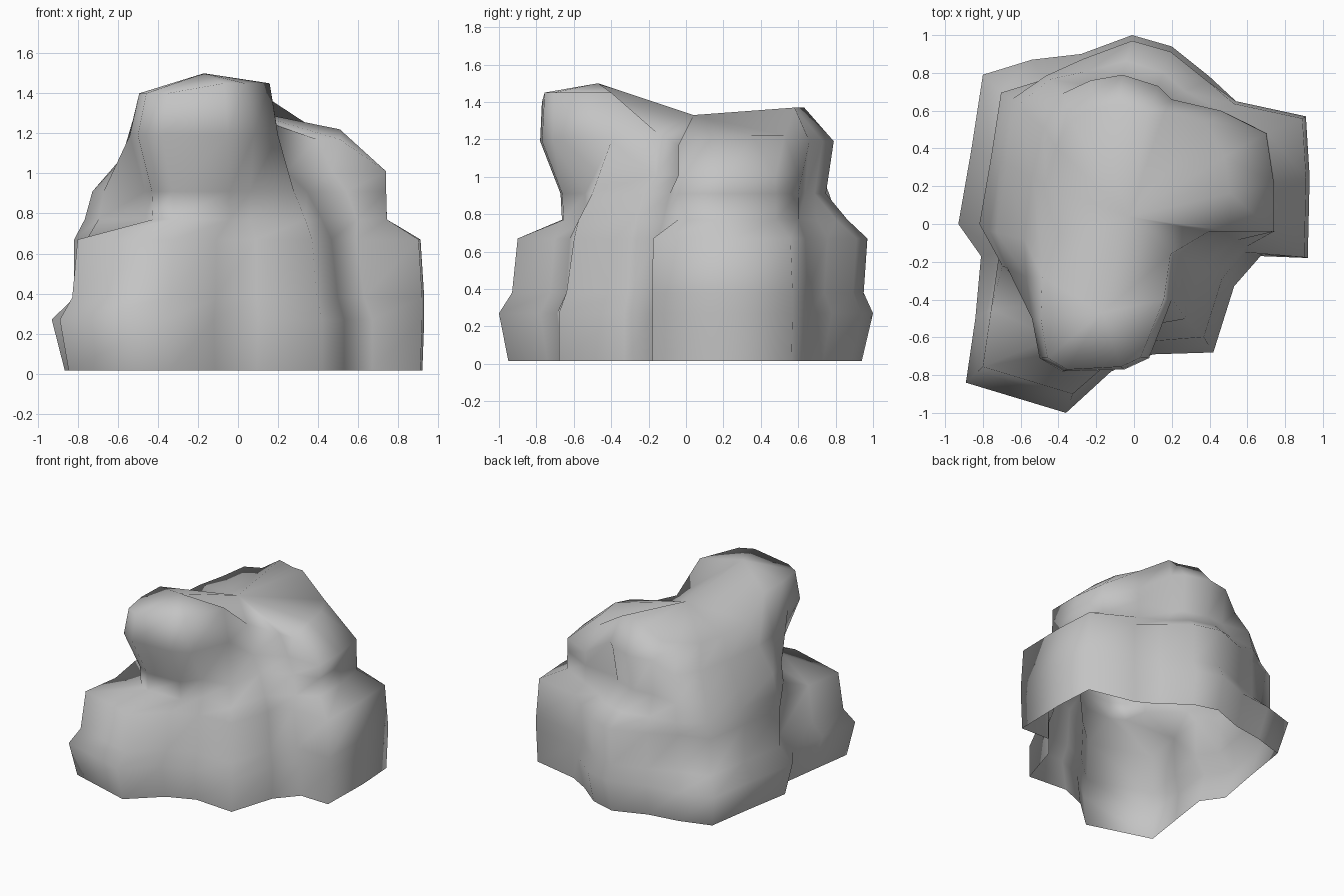
import bpy
import bmesh
from mathutils import Vector

default_cube = bpy.data.objects.get("Cube")
if default_cube:
    bpy.data.objects.remove(default_cube, do_unlink=True)

# Matching outlines, counter-clockwise from the right front corner, in hundredths:
# foot x, foot y, shoulder x, shoulder y
COLUMNS = [
    (92, -18, 74, -4), (93, 25, 74, 22), (91, 57, 70, 48),
    (54, 65, 46, 60), (40, 78, 20, 66), (20, 94, 13, 73),
    (-1, 100, -6, 79), (-28, 90, -23, 76), (-54, 87, -38, 69),
    (-80, 79, -48, 51), (-86, 40, -54, 25), (-93, 0, -58, -8),
    (-81, -17, -57, -28), (-84, -50, -54, -50), (-89, -84, -50, -71),
    (-36, -100, -38, -78), (-12, -78, -5, -77), (10, -69, 8, -71),
    (42, -68, 20, -40), (53, -33, 24, -16), (67, -17, 47, -4),
]
FOOT = [Vector((c[0], c[1], 0)) / 100 for c in COLUMNS]
SHOULDER = [Vector((c[2], c[3], 0)) / 100 for c in COLUMNS]


def clamp(value, low, high):
    return max(low, min(high, value))


def region(foot):
    """Which side of the rock a column belongs to."""
    if foot.x > 0.3 and foot.y < -0.15:
        return "right" if foot.x > 0.7 else "notch"
    if foot.x > 0.5:
        return "right"
    if foot.y < -0.45:
        return "front"
    return "left" if foot.x < -0.5 else "back"


def foot_ring(height, **scales):
    """Lower ledge outline, scaled separately on each side."""
    ring = []
    for foot in FOOT:
        point = foot * scales[region(foot)]
        point.z = height
        ring.append(point)
    return ring


def waist_ring(height, neck, **blends):
    """Outline above the ledge, pinched to a neck under the head."""
    ring = []
    for foot, shoulder in zip(FOOT, SHOULDER):
        side = region(foot)
        if side == "front":
            # The throat on the right of the neck is cut deeper
            point = shoulder * (neck - 0.1 if shoulder.x > 0 else neck)
        else:
            point = shoulder.lerp(foot, blends[side])
        point.z = height
        ring.append(point)
    return ring


def shoulder_height(point):
    if point.x > 0.22:
        return 1.01
    if point.x < -0.3 and point.y > -0.35:
        return 1.08
    return 1.19


def shoulder_ring():
    """Widest outline of the upper mass, lower on the right and back left."""
    ring = []
    for shoulder in SHOULDER:
        point = shoulder.copy()
        point.z = shoulder_height(point)
        ring.append(point)
    return ring


def crown_height(point):
    if point.x > 0.3:
        return 1.22 if point.y > 0.1 else 1.17
    if point.y < -0.22:
        return 1.4 if point.x < -0.3 else 1.45
    if point.y > 0.45:
        return 1.37 if point.x > -0.15 else 1.28
    return 1.24


def crown_inset(point):
    """Sharper edges on the back right shoulder and the front left of the head."""
    if point.x > 0.5:
        return 0.26
    if point.x > 0.15 or (point.x < -0.3 and point.y < -0.45):
        return 0.12
    return 0.2


def crown_ring():
    """Top edge, drawn in towards a spine running front to back."""
    ring = []
    for shoulder in SHOULDER:
        spine = Vector((-0.15, clamp(shoulder.y, -0.7, 0), 0))
        point = shoulder.lerp(spine, crown_inset(shoulder))
        point.z = crown_height(point)
        ring.append(point)
    return ring


# Stack the rings from the open bottom to the crown
rings = [
    foot_ring(0.015, left=0.93, front=0.95, back=0.94, notch=1, right=0.99),
    foot_ring(0.27, left=1, front=1, back=1, notch=1, right=1),
    foot_ring(0.38, left=0.88, front=0.93, back=0.95, notch=0.94, right=1),
    foot_ring(0.67, left=0.88, front=0.9, back=0.97, notch=0.88, right=0.98),
    waist_ring(0.77, 0.85, left=0.53, back=0.35, notch=0.62, right=0.02),
    waist_ring(0.91, 0.86, left=0.42, back=-0.2, notch=0.36, right=0),
    shoulder_ring(),
    crown_ring(),
]

bm = bmesh.new()
loops = [[bm.verts.new(point) for point in ring] for ring in rings]
count = len(COLUMNS)

# Side walls
for lower, upper in zip(loops, loops[1:]):
    for i in range(count):
        j = (i + 1) % count
        bm.faces.new((lower[i], lower[j], upper[j], upper[i]))

# Crown: one fan around the head peak and one around the back saddle
crown = loops[-1]
head_peak = bm.verts.new((-0.17, -0.47, 1.5))
saddle = bm.verts.new((-0.03, 0.04, 1.33))
head_start, head_end = 12, 19
for i in range(count):
    peak = head_peak if head_start <= i < head_end else saddle
    bm.faces.new((crown[i], crown[(i + 1) % count], peak))
bm.faces.new((crown[head_start], head_peak, saddle))
bm.faces.new((crown[head_end], saddle, head_peak))

for face in bm.faces:
    face.smooth = True

mesh = bpy.data.meshes.new("boulder")
bm.to_mesh(mesh)
bm.free()
boulder = bpy.data.objects.new("boulder", mesh)
bpy.context.collection.objects.link(boulder)

# Plain stone colour
stone = bpy.data.materials.new("stone_grey")
stone.use_nodes = True
colour = (0.55, 0.55, 0.55, 1)
stone.diffuse_color = colour
shader = next(n for n in stone.node_tree.nodes if n.type == "BSDF_PRINCIPLED")
shader.inputs["Base Color"].default_value = colour
shader.inputs["Roughness"].default_value = 0.9
mesh.materials.append(stone)
